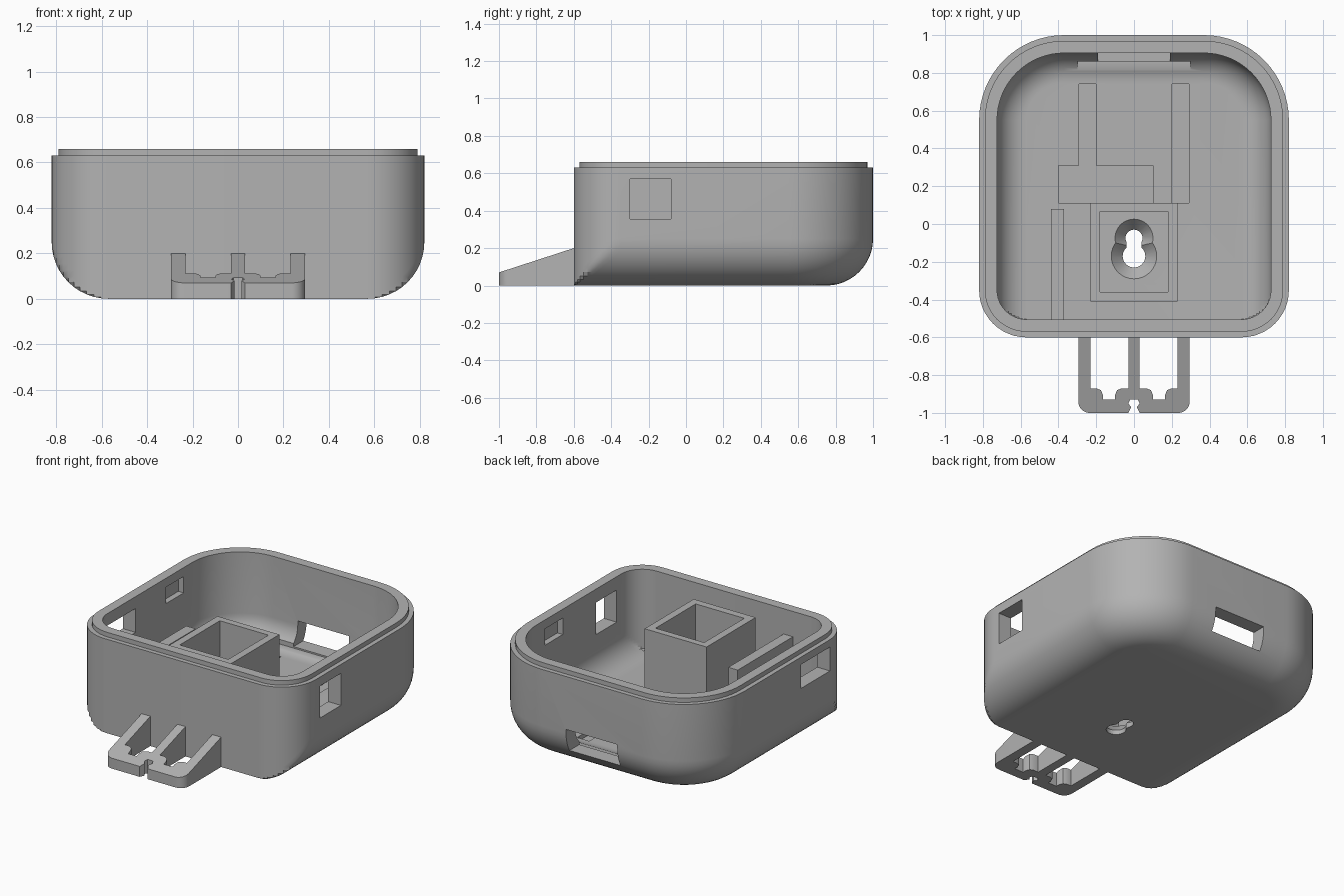
import bpy, bmesh, math

if "Cube" in bpy.data.objects:
    bpy.data.objects.remove(bpy.data.objects["Cube"])

grey = bpy.data.materials.new("light_grey_plastic")
grey.diffuse_color = (0.45, 0.45, 0.45, 1)
grey.use_nodes = True
grey.node_tree.nodes["Principled BSDF"].inputs["Base Color"].default_value = grey.diffuse_color


def make(name, bm):
    bmesh.ops.recalc_face_normals(bm, faces=bm.faces)
    me = bpy.data.meshes.new(name)
    bm.to_mesh(me)
    bm.free()
    ob = bpy.data.objects.new(name, me)
    bpy.context.collection.objects.link(ob)
    me.materials.append(grey)
    return ob


def box(name, x0, x1, y0, y1, z0, z1):
    bm = bmesh.new()
    bmesh.ops.create_cube(bm, size=1)
    for v in bm.verts:
        v.co.x = x0 + (v.co.x + .5) * (x1 - x0)
        v.co.y = y0 + (v.co.y + .5) * (y1 - y0)
        v.co.z = z0 + (v.co.z + .5) * (z1 - z0)
    return make(name, bm)


def cone(name, x, y, r0, r1, z0, z1):
    bm = bmesh.new()
    bmesh.ops.create_cone(bm, cap_ends=True, segments=32, radius1=r0, radius2=r1, depth=z1 - z0)
    bmesh.ops.translate(bm, vec=(x, y, (z0 + z1) / 2), verts=bm.verts)
    return make(name, bm)


def activate(ob):
    bpy.ops.object.select_all(action='DESELECT')
    ob.select_set(True)
    bpy.context.view_layer.objects.active = ob


def cut(ob, cutter):
    m = ob.modifiers.new("cut", 'BOOLEAN')
    m.operation = 'DIFFERENCE'
    m.solver = 'EXACT'
    m.object = cutter
    activate(ob)
    bpy.ops.object.modifier_apply(modifier=m.name)
    bpy.data.objects.remove(cutter, do_unlink=True)


def smooth(ob):
    activate(ob)
    bpy.ops.object.shade_smooth_by_angle(angle=math.radians(30))


N = 12       # segments of the front corners and the bottom rounding
NB = 16      # segments of the back corners
WALL = .095


def ring(off, d, z):
    """Outline inset by off; d pulls in sides and back only (bottom rounding)."""
    hw, back, front = .82 - off, 1 - off, -.6 + off
    rf, rb = .25 - off, .45 - off
    half = []
    for i in range(N + 1):
        a = math.pi / 2 * i / N
        half.append((min(hw - rf + rf * math.sin(a), hw - d), front + rf - rf * math.cos(a), z))
    for i in range(NB + 1):
        a = math.pi / 2 * i / NB
        half.append((hw - rb + (rb - d) * math.cos(a), back - rb + (rb - d) * math.sin(a), z))
    return half + [(-x, y, zz) for x, y, zz in reversed(half)]


def rounding(off, z0):
    r = .25 - off
    angles = [math.pi / 2 * i / N for i in range(N + 1)]
    return [ring(off, r - r * math.sin(a), z0 + r - r * math.cos(a)) for a in angles]


# Shell: outside up, stepped lip, inside down to the floor
rings = rounding(0, 0) + [ring(0, 0, .63), ring(.03, 0, .63), ring(.03, 0, .66), ring(WALL, 0, .66)]
rings += list(reversed(rounding(WALL, WALL)))
bm = bmesh.new()
loops = [[bm.verts.new(p) for p in r] for r in rings]
for a, b in zip(loops, loops[1:]):
    n = len(a)
    for i in range(n):
        j = (i + 1) % n
        bm.faces.new((a[i], a[j], b[j], b[i]))
bm.faces.new(loops[0])
bm.faces.new(loops[-1])
shell = make("enclosure_shell", bm)

# Side windows, rear port and its inner recess
cut(shell, box("c", .6, 1, -.3, -.08, .355, .57))
cut(shell, box("c", -1, -.6, -.355, -.05, .42, .58))
cut(shell, box("c", -.19, .19, .7, 1.1, .12, .275))
cut(shell, box("c", -.3, .3, .7, .86, .11, .3))
# Snap notches inside both side walls
for s in (-1, 1):
    x0, x1 = sorted((s * .6, s * .765))
    cut(shell, box("c", x0, x1, .27, .46, .49, .6))
# Shallow floor pocket and wire grooves
cut(shell, box("c", -.4, .1, .11, .31, .065, .12))
cut(shell, box("c", -.29, -.2, .30, .74, .065, .12))
cut(shell, box("c", .2, .29, .11, .74, .065, .12))
# Countersunk keyhole
for y, r, R in ((-.17, .06, .125), (-.075, .045, .105)):
    cut(shell, cone("c", 0, y, r, r, -.05, .06))
    cut(shell, cone("c", 0, y, r, R, .03, .1))
cut(shell, box("c", -.04, .04, -.17, -.075, -.05, .06))
smooth(shell)

# Square tube around the keyhole
tube = box("square_tube", -.23, .23, -.41, .11, .08, .6)
cut(tube, box("c", -.18, .18, -.36, .065, 0, .7))

# Upright rib beside the tube
box("side_rib", -.44, -.37, -.52, .08, .08, .49)

# Front cable bracket: plan outline extruded to a sloping top
half = [(.02, -.93), (.03, -.95), (.015, -.97), (.03, -1)]
for i in range(9):
    a = math.pi / 2 * i / 8
    half.append((.235 + .06 * math.sin(a), -.94 - .06 * math.cos(a)))
half += [(.295, -.58), (.23, -.58), (.23, -.87), (.2, -.87), (.175, -.88), (.165, -.905),
         (.165, -.93), (.1, -.93), (.1, -.905), (.09, -.88), (.065, -.87), (.03, -.87), (.03, -.58)]
outline = half + [(-x, y) for x, y in reversed(half)]
bm = bmesh.new()
low = [bm.verts.new((x, y, 0)) for x, y in outline]
high = [bm.verts.new((x, y, .07 + (y + 1) * .325)) for x, y in outline]
bm.faces.new(low)
bm.faces.new(high)
for i in range(len(low)):
    j = (i + 1) % len(low)
    bm.faces.new((low[i], low[j], high[j], high[i]))
smooth(make("cable_bracket", bm))
